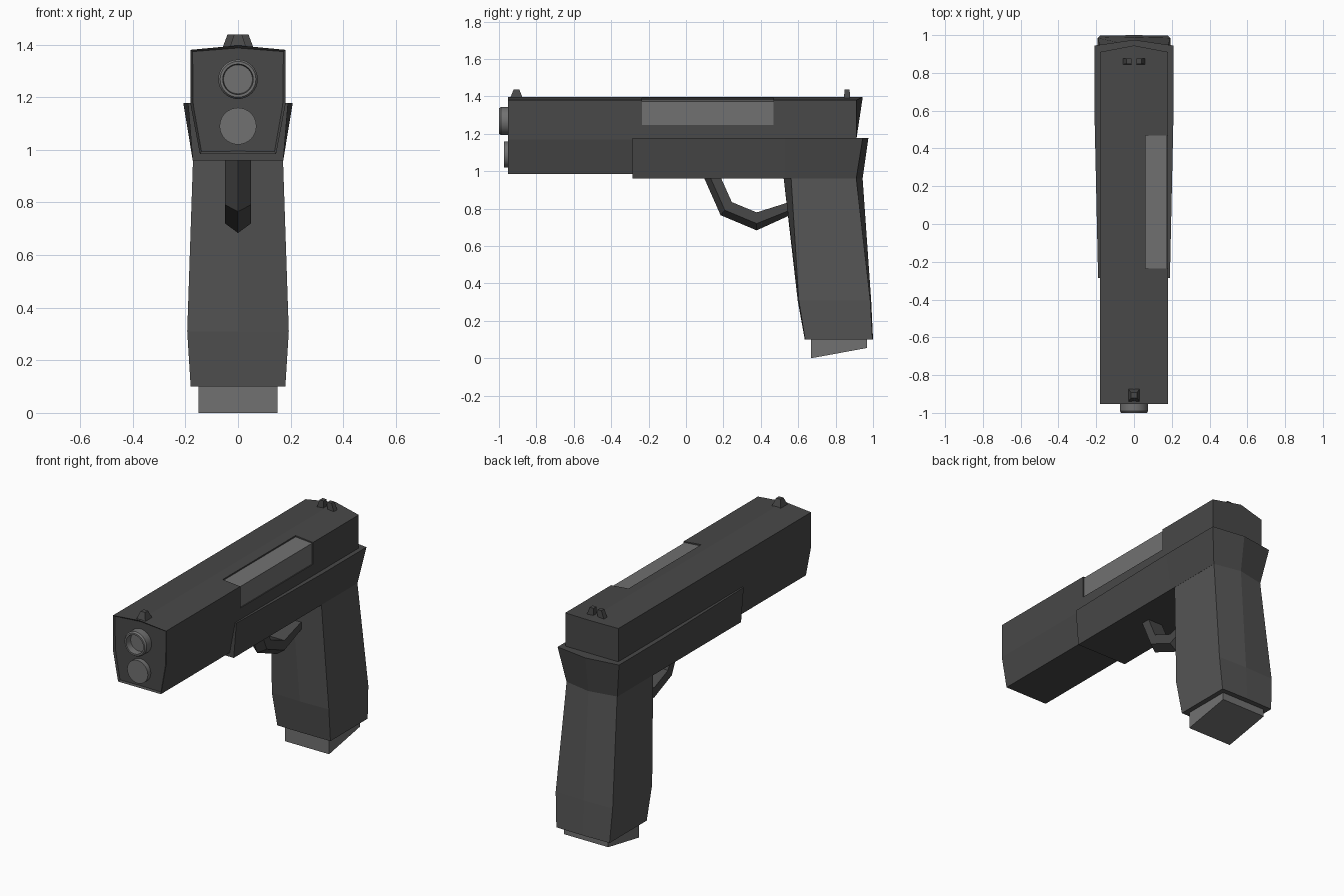
import bpy, bmesh, math
from mathutils import Vector

if "Cube" in bpy.data.objects:
    bpy.data.objects.remove(bpy.data.objects["Cube"])


def material(name, v):
    m = bpy.data.materials.new(name)
    m.diffuse_color = (v, v, v, 1)
    m.use_nodes = True
    m.node_tree.nodes["Principled BSDF"].inputs["Base Color"].default_value = m.diffuse_color
    return m


DARK = material("dark_metal", 0.065)
GRIP = material("grip_grey", 0.09)
LIGHT = material("light_metal", 0.165)


def finish(name, bm, mat):
    bmesh.ops.recalc_face_normals(bm, faces=bm.faces)
    me = bpy.data.meshes.new(name)
    bm.to_mesh(me)
    bm.free()
    me.materials.append(mat)
    ob = bpy.data.objects.new(name, me)
    bpy.context.collection.objects.link(ob)
    return ob


def loft(name, rings, mat, inset=None):
    """Skin equal-length rings and cap both ends; optionally recess the first cap."""
    bm = bmesh.new()
    vs = [[bm.verts.new(p) for p in r] for r in rings]
    n = len(vs[0])
    for a, b in zip(vs, vs[1:]):
        for i in range(n):
            j = (i + 1) % n
            bm.faces.new((a[i], a[j], b[j], b[i]))
    first = bm.faces.new(vs[0])
    bm.faces.new(vs[-1])
    if inset:
        bmesh.ops.recalc_face_normals(bm, faces=bm.faces)
        bmesh.ops.inset_region(bm, faces=[first], thickness=inset, depth=-inset)
    return finish(name, bm, mat)


def block(name, x0, x1, y0, y1, z0, z1, mat, dx0=0, dx1=0, dy=0):
    """Box whose top can be drawn in on each side."""
    def ring(a, b, c, d, z):
        return [(a, c, z), (b, c, z), (b, d, z), (a, d, z)]
    return loft(name, [ring(x0, x1, y0, y1, z0),
                       ring(x0 + dx0, x1 - dx1, y0 + dy, y1 - dy, z1)], mat)


def lathe(name, profile, z, mat, n=32):
    """Spin (radius, y) points about a line parallel to y."""
    rings = [[(r * math.cos(2 * math.pi * i / n), y, z + r * math.sin(2 * math.pi * i / n))
              for i in range(n)] for r, y in profile]
    ob = loft(name, rings, mat)
    bpy.context.view_layer.objects.active = ob
    ob.select_set(True)
    bpy.ops.object.shade_smooth_by_angle(angle=math.radians(30))
    ob.select_set(False)
    return ob


# Slide: peaked top, tapered underside, pointed back, recessed front face
half = [(0.18, 1.38), (0.18, 1.17), (0.145, 0.985)]
section = [(0, 1.397)] + half + [(0, 0.985)] + [(-x, z) for x, z in reversed(half)]
slide = loft("slide", [[(x, -0.953, z) for x, z in section],
                       [(x, 0.945 - 0.19 * abs(x), z) for x, z in section]], DARK, 0.01)

# Ejection port: corner notch in the slide filled by a lighter, lower panel
cutter = block("port_cutter", 0.062, 0.3, -0.235, 0.468, 1.247, 1.5, DARK)
cutter.hide_render = True
mod = slide.modifiers.new("port", 'BOOLEAN')
mod.operation, mod.solver, mod.object = 'DIFFERENCE', 'EXACT', cutter
bpy.context.view_layer.objects.active = slide
bpy.ops.object.modifier_apply(modifier="port")
bpy.data.objects.remove(cutter)
port = [(0.062, 1.383), (0.174, 1.374), (0.174, 1.247), (0.062, 1.247)]
loft("ejection_port", [[(x, y, z) for x, z in port] for y in (-0.235, 0.468)], LIGHT)

# Barrel with bore, and the rod below it
lathe("barrel", [(0.075, -0.9), (0.075, -0.99), (0.068, -1.0), (0.058, -1.0), (0.055, -0.96)],
      1.268, LIGHT)
lathe("guide_rod", [(0.07, -0.92), (0.07, -0.972)], 1.09, LIGHT)


# Frame: flared upward, widening toward the pointed back
def frame_ring(front, rear, side_y, ridge_y, z):
    right = [(front, -0.287, z), (rear, 0.53, z), (rear, side_y, z)]
    return right + [(0, ridge_y, z)] + [(-x, y, w) for x, y, w in reversed(right)]


loft("frame", [frame_ring(0.172, 0.172, 0.91, 0.944, 0.96),
               frame_ring(0.19, 0.208, 0.945, 0.975, 1.177)], DARK)


# Grip: six-sided at the top, becoming rectangular at the bottom
def grip_ring(w, front_ridge, front, back, back_ridge, z):
    return [(0, front_ridge, z), (w, front, z), (w, back, z),
            (0, back_ridge, z), (-w, back, z), (-w, front, z)]


loft("grip", [grip_ring(0.171, 0.522, 0.562, 0.91, 0.944, 0.965),
              grip_ring(0.193, 0.597, 0.603, 0.985, 0.99, 0.31),
              grip_ring(0.18, 0.635, 0.637, 0.997, 1.0, 0.1)], GRIP)

# Magazine with slanted base
mag = [(0.667, 0.0), (0.967, 0.055), (0.967, 0.15), (0.667, 0.15)]
loft("magazine", [[(x, y, z) for y, z in mag] for x in (-0.15, 0.15)], LIGHT)

# Trigger guard: bent strip with a ridge along its outer side
outer = [(0.09, 0.98), (0.185, 0.765), (0.378, 0.684), (0.60, 0.785)]
inner = [(0.18, 0.98), (0.245, 0.835), (0.378, 0.78), (0.60, 0.85)]
rings = []
for o, i in zip(outer, inner):
    o, i = Vector(o), Vector(i)
    e = o.lerp(i, 0.38)
    rings.append([(0, *o), (0.05, *e), (0.05, *i), (-0.05, *i), (-0.05, *e)])
loft("trigger_guard", rings, DARK)

# Sights
block("front_sight", -0.033, 0.033, -0.943, -0.87, 1.385, 1.438, DARK, 0.018, 0.018, 0.022)
for side, s in (("right", 1), ("left", -1)):
    a, b = sorted((0.013 * s, 0.06 * s))
    block("rear_sight_" + side, a, b, 0.845, 0.877, 1.385, 1.438, DARK,
          0.02 if s < 0 else 0, 0.02 if s > 0 else 0, 0.002)
